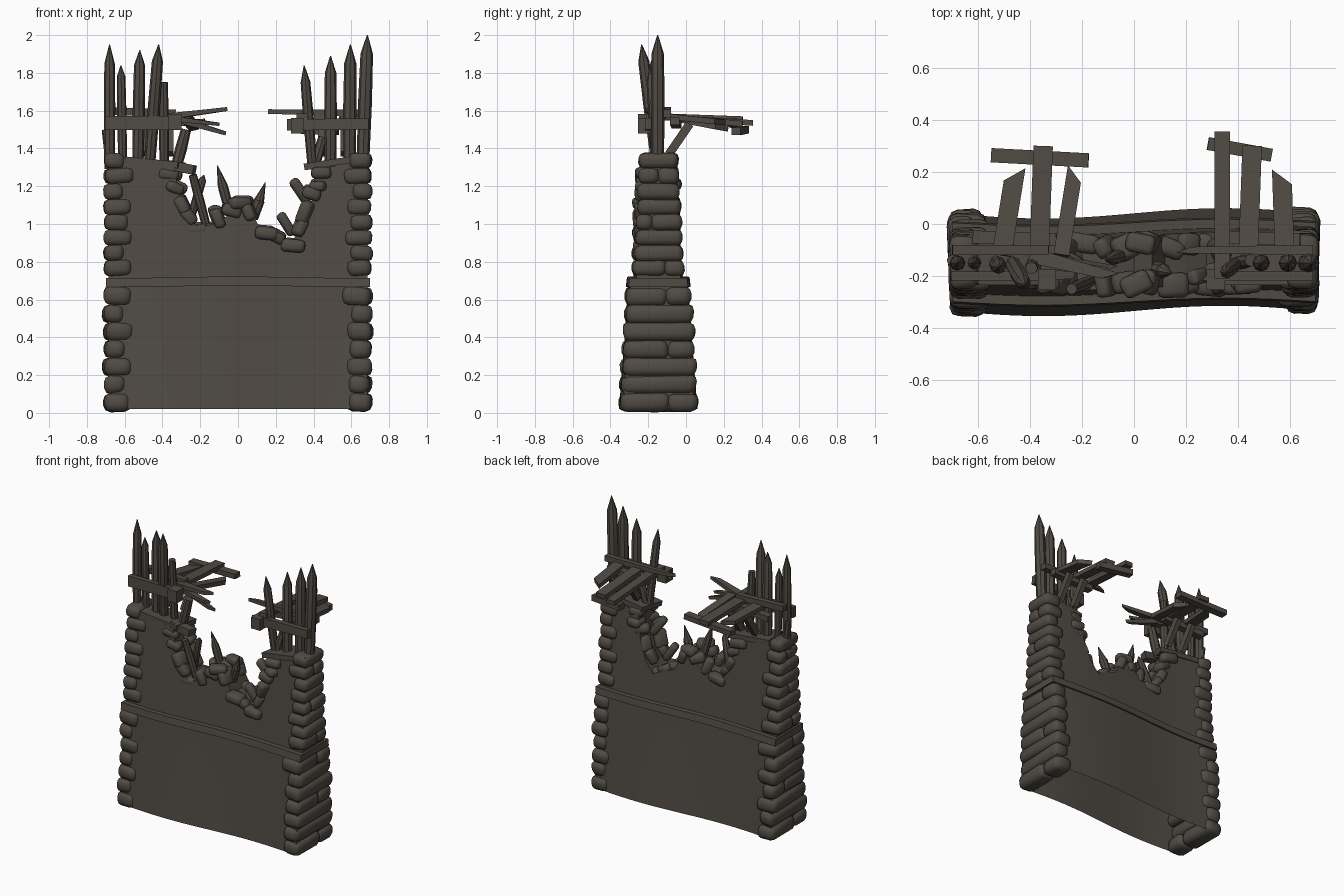
import bpy, bmesh, math, random
from mathutils import Vector, Matrix, Euler

if "Cube" in bpy.data.objects:
    bpy.data.objects.remove(bpy.data.objects["Cube"])

random.seed(4)
CY = -0.147                                   # middle plane of the wall
mat = bpy.data.materials.new("dark_weathered_brown")
mat.diffuse_color = (0.080, 0.069, 0.057, 1)
mat.use_nodes = True
mat.node_tree.nodes["Principled BSDF"].inputs["Base Color"].default_value = mat.diffuse_color


def finish(bm, name, angle=35):
    bmesh.ops.recalc_face_normals(bm, faces=bm.faces)
    me = bpy.data.meshes.new(name)
    bm.to_mesh(me)
    bm.free()
    me.materials.append(mat)
    ob = bpy.data.objects.new(name, me)
    bpy.context.collection.objects.link(ob)
    bpy.ops.object.select_all(action='DESELECT')
    ob.select_set(True)
    bpy.context.view_layer.objects.active = ob
    bpy.ops.object.shade_smooth_by_angle(angle=math.radians(angle))
    return ob


def loft(bm, xs, ring, closed=True):
    rows = [[bm.verts.new((x, y, z)) for y, z in ring(x)] for x in xs]
    n = len(rows[0])
    for a, b in zip(rows, rows[1:]):
        for i in range(n if closed else n - 1):
            bm.faces.new((a[i], a[(i + 1) % n], b[(i + 1) % n], b[i]))
    bm.faces.new(rows[0])
    bm.faces.new(rows[-1])


def stone(bm, loc, size, tilt=0.0, yaw=0.0):
    # rounded, slightly irregular block
    t = bmesh.new()
    bmesh.ops.create_cube(t, size=1)
    for v in t.verts:
        v.co = Vector([c * s * random.uniform(0.92, 1.06) for c, s in zip(v.co, size)])
    bmesh.ops.bevel(t, geom=t.edges[:], offset=min(size) * 0.34, segments=2,
                    profile=0.5, affect='EDGES', clamp_overlap=True)
    t.transform(Matrix.Translation(loc) @ Euler((0, tilt, yaw)).to_matrix().to_4x4())
    me = bpy.data.meshes.new("tmp")
    t.to_mesh(me)
    t.free()
    bm.from_mesh(me)
    bpy.data.meshes.remove(me)


def frame(p, q):
    p, q = Vector(p), Vector(q)
    x = (q - p).normalized()
    up = Vector((0, 0, 1)) if abs(x.z) < 0.9 else Vector((0, 1, 0))
    y = up.cross(x).normalized()
    return p, (q - p).length, x, y, x.cross(y)


def plank(bm, p, q, w, t, skew=0.0, taper=1.0):
    # board from p to q: w sideways, t upwards, with a slanted broken end
    o, l, x, y, z = frame(p, q)
    vs = []
    for d, k in ((0, 1), (l, taper)):
        for a, b in ((-1, -1), (1, -1), (1, 1), (-1, 1)):
            cut = skew * a if d else 0
            vs.append(bm.verts.new(o + x * (d + cut) + y * (a * w * k / 2) + z * (b * t * k / 2)))
    for f in ((0, 1, 2, 3), (7, 6, 5, 4), (0, 4, 5, 1), (1, 5, 6, 2), (2, 6, 7, 3), (3, 7, 4, 0)):
        bm.faces.new([vs[i] for i in f])


def stake(bm, p, q, r, point=0.1, n=8):
    # log with a sharpened tip
    o, l, x, y, z = frame(p, q)
    steps = [(0, 0.95), (l * 0.5, 1.05)] + ([(l - point, 0.95), (l, 0.08)] if point else [(l, 0.9)])
    rings = [[bm.verts.new(o + x * d + (y * math.cos(a) + z * math.sin(a)) * r * k)
              for a in (i * math.tau / n for i in range(n))] for d, k in steps]
    for a, b in zip(rings, rings[1:]):
        for i in range(n):
            bm.faces.new((a[i], a[(i + 1) % n], b[(i + 1) % n], b[i]))
    bm.faces.new(rings[0])
    bm.faces.new(rings[-1])


def wave(x, z):
    return 0.02 * math.sin(math.pi * x / 0.7) * (1 - 0.45 * z)


# broken outline along the wall top
TOP = [(-0.7, 1.36), (-0.34, 1.31), (-0.31, 1.16), (-0.26, 1.02), (-0.2, 0.98), (-0.1, 1.01),
       (0, 1.09), (0.07, 1.07), (0.12, 0.97), (0.2, 0.94), (0.28, 0.9), (0.34, 0.98),
       (0.385, 1.1), (0.41, 1.28), (0.7, 1.36)]


def top(x):
    for (a, za), (b, zb) in zip(TOP, TOP[1:]):
        if x <= b:
            return za + (zb - za) * (x - a) / (b - a)
    return TOP[-1][1]


def half(z):
    return 0.188 - 0.06 * z if z < 0.7 else 0.118 - 0.06 * (z - 0.7)


def wall_ring(x):
    t = top(x)
    side = [(0.188, 0.02), (0.165, 0.35), (0.145, 0.69), (half(0.7), 0.7), (half(t), t)]
    f = [(CY - h + wave(x, z), z) for h, z in side]
    return f + [(CY + h + wave(x, z), z) for h, z in reversed(side)]


def band_ring(x):
    k = 0.004 * math.cos(x * 5)
    y = CY + wave(x, 0.7)
    return [(y - 0.158, 0.67 + k), (y - 0.152, 0.718 + k), (y + 0.152, 0.718 + k), (y + 0.158, 0.67 + k)]


# hollow wall, open underneath, and its middle band
bm = bmesh.new()
loft(bm, sorted({-0.685 + 1.37 * i / 40 for i in range(41)} | {x for x, _ in TOP[1:-1]}), wall_ring, False)
finish(bm, "wall_body", 30)
bm = bmesh.new()
loft(bm, [-0.7 + 1.4 * i / 16 for i in range(17)], band_ring)
finish(bm, "wall_band", 30)

# corner stones stacked up both ends
for s, name in ((-1, "left_end_stones"), (1, "right_end_stones")):
    bm = bmesh.new()
    for z0, z1, n in ((0.008, 0.665, 7), (0.725, 1.375, 8)):
        h = (z1 - z0) / n
        for i in range(n):
            z = z0 + h * (i + 0.5)
            d = half(z) + 0.018
            cut = random.choice((-0.3, 0.0, 0.25)) * d
            spans = [(-d, cut), (cut, d)] if i % 3 == 0 else [(-d, d)]
            for a, b in spans:
                w = random.uniform(0.125, 0.16) if i % 2 == 0 else random.uniform(0.1, 0.125)
                out = 0.715 - random.uniform(0, 0.012)
                stone(bm, (s * (out - w / 2), CY + (a + b) / 2 + wave(s * 0.65, z), z),
                      (w, b - a + 0.01, h * 1.06), random.uniform(-0.07, 0.07), random.uniform(-0.04, 0.04))
    finish(bm, name, 60)

# rubble lining the breach: x, z, length, tilt
RUBBLE = [(-0.36, 1.26, .12, .2), (-0.33, 1.19, .11, .4), (-0.29, 1.1, .1, 1.1), (-0.27, 1.04, .1, .9),
          (-0.21, 0.97, .14, -.1), (-0.11, 1.03, .12, 1.2), (-0.03, 1.07, .1, .3), (0.02, 1.11, .12, 0),
          (0.06, 1.06, .1, 1.2), (0.14, 0.95, .11, .1), (0.21, 0.93, .1, .5), (0.29, 0.885, .12, .1),
          (0.33, 0.98, .11, -1.1), (0.365, 1.06, .12, -1.2), (0.39, 1.16, .1, .3), (0.43, 1.2, .1, 0),
          (0.43, 1.27, .11, 0)]
bm = bmesh.new()
for x, z, l, t in RUBBLE:
    for y in (-0.08, 0.06):
        k = random.uniform(0.85, 1.1)
        stone(bm, (x + random.uniform(-.012, .012), CY + y + random.uniform(-.015, .015), z + (0 if y < 0 else .01)),
              (l * k, random.uniform(.07, .1), 0.064 * k), t, random.uniform(-.5, .5))
stone(bm, (0.33, -0.17, 1.175), (0.15, 0.06, 0.055), 0.95, 0.3)
stone(bm, (0.255, -0.2, 1.0), (0.14, 0.06, 0.05), 1.0, 0.2)
finish(bm, "breach_rubble", 60)

# snapped stakes lying in the breach
bm = bmesh.new()
stake(bm, (-0.17, -0.22, 1.0), (-0.24, -0.25, 1.26), 0.024, 0)
stake(bm, (-0.26, -0.12, 1.0), (-0.18, -0.17, 1.26), 0.022, 0.03)
stake(bm, (-0.04, -0.12, 1.05), (-0.11, -0.14, 1.31), 0.026)
stake(bm, (0.08, -0.17, 1.03), (0.145, -0.19, 1.22), 0.028)
finish(bm, "breach_stakes")

# palisade: bottom x, top x, top z, top y, radius, point length
PALE = [(-.68, -.68, 1.95, -.15, .029, .1), (-.61, -.62, 1.84, -.15, .024, .06),
        (-.53, -.52, 1.92, -.165, .031, .08), (-.47, -.42, 1.95, -.235, .031, .09), (-.39, -.395, 1.75, -.17, .026, 0),
        (.395, .35, 1.84, -.19, .027, .09), (.49, .49, 1.89, -.15, .032, .09),
        (.59, .595, 1.95, -.15, .034, .1), (.66, .685, 2.0, -.15, .035, .1),
        (-.67, -.7, 1.5, -.14, .024, 0), (-.33, -.275, 1.5, -.15, .03, 0), (.4, .45, 1.46, -.14, .027, 0)]
bm = bmesh.new()
for x0, x1, z, y, r, pt in PALE:
    stake(bm, (x0, -0.15, 1.29), (x1, y, z), r, pt)
finish(bm, "palisade_stakes")

# boards capping the wall and rails tying the stakes, with splintered ends
bm = bmesh.new()
plank(bm, (-.6, -.15, 1.34), (-.3, -.15, 1.31), .17, .035, .02)
plank(bm, (-.38, -.19, 1.315), (-.23, -.18, 1.285), .06, .05, .01)
plank(bm, (.69, -.15, 1.355), (.37, -.15, 1.305), .17, .035, .02)
finish(bm, "wall_cap_boards")
bm = bmesh.new()
plank(bm, (-.705, -.2, 1.535), (-.3, -.2, 1.535), .035, .075)
plank(bm, (-.7, -.1, 1.6), (-.33, -.1, 1.585), .04, .04)
plank(bm, (-.37, -.215, 1.54), (-.3, -.215, 1.54), .08, .085)
plank(bm, (-.4, -.12, 1.565), (-.09, -.2, 1.605), .06, .035, .03, .6)
plank(bm, (-.36, -.15, 1.56), (-.12, -.18, 1.53), .05, .03, .02, .6)
plank(bm, (-.3, -.14, 1.55), (-.085, -.17, 1.485), .04, .035, .02, .6)
plank(bm, (.69, -.2, 1.53), (.28, -.2, 1.525), .035, .06, .02)
plank(bm, (.69, -.1, 1.585), (.19, -.1, 1.595), .04, .04, .03, .6)
plank(bm, (.28, -.215, 1.52), (.35, -.215, 1.52), .08, .08)
finish(bm, "palisade_rails")

# broken walkway boards reaching backwards: start x, y, end x, y, end z, width, slant
DECK = [(-.51, -.12, -.46, .19, 1.54, .075, .03), (-.365, -.11, -.35, .3, 1.555, .075, 0),
        (-.28, -.12, -.23, .19, 1.51, .06, -.03), (.34, -.21, .34, .355, 1.535, .06, 0),
        (.44, -.11, .455, .3, 1.53, .075, 0), (.58, -.11, .57, .18, 1.54, .075, -.03)]
bm = bmesh.new()
for x0, y0, x1, y1, z, w, sk in DECK:
    plank(bm, (x0, y0, 1.57), (x1, y1, z), w, .03, -sk)
plank(bm, (-.55, .265, 1.525), (-.175, .245, 1.54), .055, .035)
plank(bm, (.285, .31, 1.5), (.53, .265, 1.49), .05, .04)
finish(bm, "walkway_boards")

# beams and braces under the walkway
bm = bmesh.new()
for x in (-.48, -.36, .44, .56):
    plank(bm, (x, -.09, 1.37), (x, .02, 1.53), .035, .045)
for x0, x1 in ((-.62, -.3), (.33, .64)):
    plank(bm, (x0, -.05, 1.525), (x1, -.06, 1.545), .05, .04)
finish(bm, "walkway_braces")
